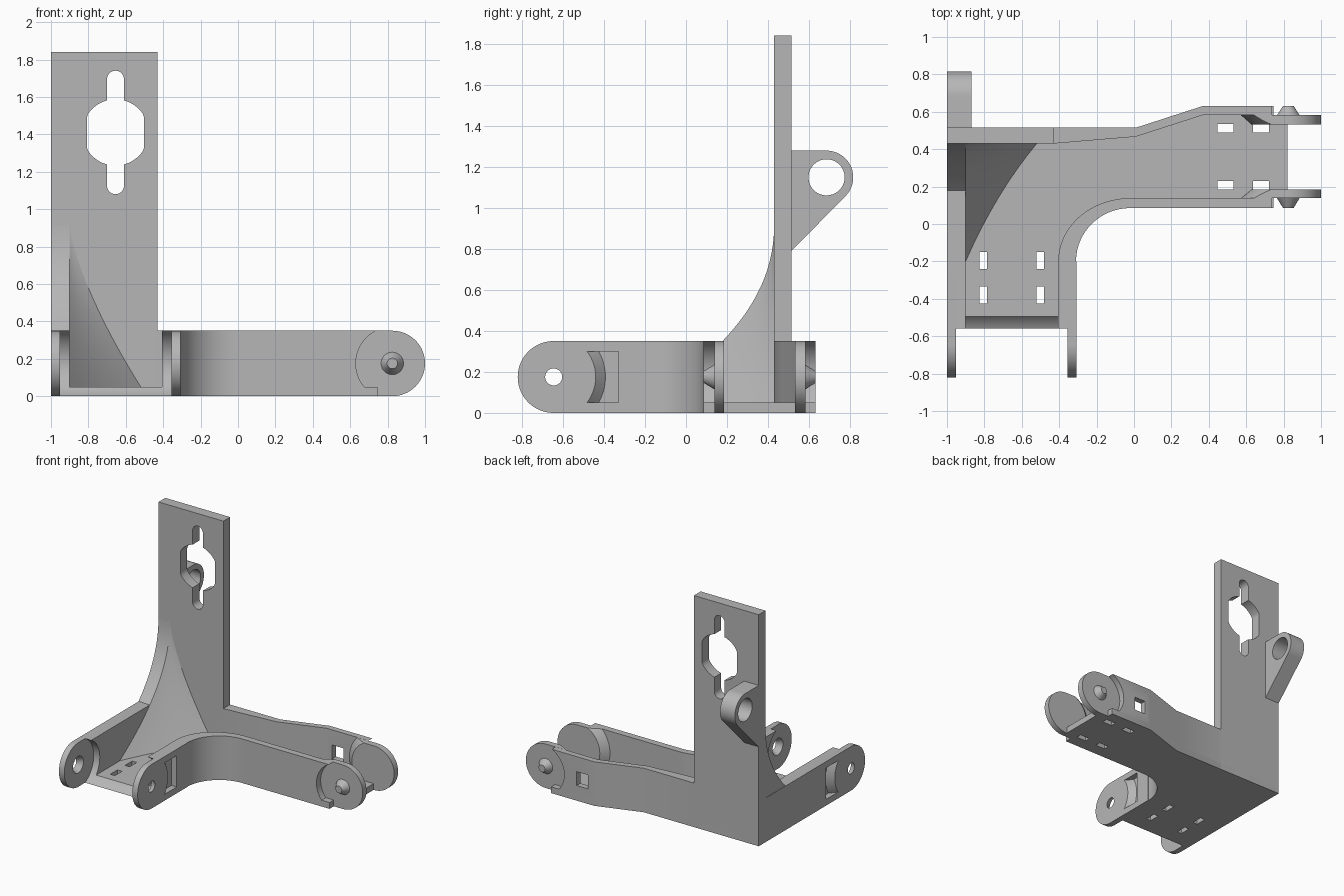
import bpy, bmesh, math
from mathutils import Vector

cube = bpy.data.objects.get("Cube")
if cube:
    bpy.data.objects.remove(cube, do_unlink=True)

grey = bpy.data.materials.new("plain_grey")
grey.use_nodes = True
grey.diffuse_color = (0.47, 0.47, 0.47, 1)
grey.node_tree.nodes["Principled BSDF"].inputs["Base Color"].default_value = grey.diffuse_color
parts = []

H = 0.35          # wall height
MID = H / 2       # pivot height
FLOOR = 0.05
EAR = 0.175       # ear radius
FRONT_Y = -0.645  # pivot of the front arm
SIDE_X = 0.825    # pivot of the side arm


def loft(name, rings):
    """Solid skinned through rings of equal length."""
    bm = bmesh.new()
    loops = [[bm.verts.new(p) for p in ring] for ring in rings]
    n = len(loops[0])
    for a, b in zip(loops, loops[1:]):
        for i in range(n):
            j = (i + 1) % n
            bm.faces.new((a[i], a[j], b[j], b[i]))
    bm.faces.new(loops[0])
    bm.faces.new(loops[-1])
    bmesh.ops.recalc_face_normals(bm, faces=bm.faces)
    mesh = bpy.data.meshes.new(name)
    bm.to_mesh(mesh)
    bm.free()
    mesh.materials.append(grey)
    ob = bpy.data.objects.new(name, mesh)
    bpy.context.collection.objects.link(ob)
    parts.append(ob)
    return ob


def place(pts, axis, h):
    if axis == "x":
        return [Vector((h, a, b)) for a, b in pts]
    if axis == "y":
        return [Vector((a, h, b)) for a, b in pts]
    return [Vector((a, b, h)) for a, b in pts]


def prism(name, pts, axis, lo, hi):
    return loft(name, [place(pts, axis, lo), place(pts, axis, hi)])


def rect(a0, a1, b0, b1):
    return [(a0, b0), (a1, b0), (a1, b1), (a0, b1)]


def arc(c, ra, rb, start, end, n=24):
    return [(c[0] + ra * math.cos(math.radians(start + (end - start) * i / n)),
             c[1] + rb * math.sin(math.radians(start + (end - start) * i / n)))
            for i in range(n + 1)]


def circle(c, r, n=64):
    return arc(c, r, r, 0, 360, n)[:-1]


def cone(name, c, axis, lo, hi, r_lo, r_hi):
    return loft(name, [place(circle(c, r_lo), axis, lo), place(circle(c, r_hi), axis, hi)])


def boolean(ob, tool, mode="DIFFERENCE"):
    """Apply a boolean and discard the tool."""
    mod = ob.modifiers.new("cut", "BOOLEAN")
    mod.object, mod.operation, mod.solver = tool, mode, "EXACT"
    deps = bpy.context.evaluated_depsgraph_get()
    mesh = bpy.data.meshes.new_from_object(ob.evaluated_get(deps))
    ob.modifiers.clear()
    ob.data = mesh
    parts.remove(tool)
    bpy.data.objects.remove(tool, do_unlink=True)
    return ob


# Floor, L-shaped with an inside corner curve
CORNER = (-0.02, -0.2)
outer_curve = arc(CORNER, 0.29, 0.285, 180, 90)
floor = prism("floor", [(-1, 0.515), (-1, -0.6), (-0.31, -0.6)] + outer_curve + [
    (0.745, 0.085), (0.745, 0.138), (0.82, 0.138), (0.82, 0.582),
    (0.745, 0.582), (0.745, 0.63), (0.365, 0.63), (0.01, 0.515)], "z", 0, FLOOR)
slots = [(x, y, 0.02, 0.045) for x in (-0.805, -0.5) for y in (-0.195, -0.38)]
slots += [(x, y, 0.043, 0.022) for x in (0.49, 0.678) for y in (0.207, 0.512)]
for x, y, w, d in slots:
    boolean(floor, prism("slot", rect(x - w, x + w, y - d, y + d), "z", -0.1, 0.2))


def clear_front(ob):
    """Round clearance for the mating ears."""
    boolean(ob, prism("clearance", circle((FRONT_Y, MID), 0.195, 96), "x", -1.1, -0.2))


clear_front(floor)

# Front arm side walls: outer layer with ear and pocket, inner layer cut back
for name, out, mid, inn, back in (("right", -1, -0.953, -0.9, 0.515),
                                  ("left", -0.308, -0.355, -0.405, CORNER[1])):
    profile = arc((FRONT_Y, MID), EAR, EAR, 270, 90, 40) + [(back, H), (back, 0)]
    side = prism(name + "_front_ear_wall", profile, "x", out, mid)
    over = out + (out - mid)
    pocket = prism("pocket", rect(-0.6, -0.33, FLOOR, 0.3), "x", over, mid + (mid - out) * 0.2)
    boolean(pocket, cone("ramp", (FRONT_Y, MID), "x", over - (mid - out),
                         mid + (mid - out), 0.11, 0.3))
    boolean(side, pocket)
    step = mid - out
    boolean(side, cone("hole", (FRONT_Y, MID), "x", out - step, mid + step, 0.017, 0.09))
    clear_front(prism(name + "_front_inner_wall", rect(-0.6, back, 0, H), "x", mid, inn))

# Curved corner wall running into the side arm's front wall
inner_curve = arc(CORNER, 0.385, 0.338, 90, 180)
front_wall = prism("side_arm_front_wall", outer_curve + [(0.8, 0.085), (0.8, 0.138)]
                   + inner_curve, "z", 0, H)

# Bent back wall of the side arm
back_wall = prism("side_arm_back_wall", [
    (-0.5, 0.515), (0.01, 0.515), (0.365, 0.63), (0.8, 0.63), (0.8, 0.583),
    (0.37, 0.583), (0.01, 0.467), (-0.43, 0.43), (-0.5, 0.43)], "z", 0, H)
boolean(back_wall, prism("window", rect(0.42, 0.52, 0.12, 0.23), "y", 0.5, 0.7))
for wall in (front_wall, back_wall):
    boolean(wall, prism("clearance", circle((SIDE_X, MID), 0.195, 96), "y", 0, 0.8))

# Side arm ears with tapered roots and pivot cones
for name, out, inn, tip in (("front", 0.138, 0.185, 0.085), ("back", 0.582, 0.532, 0.632)):
    prism(name + "_side_ear", circle((SIDE_X, MID), EAR), "y", out, inn)
    root = prism(name + "_side_ear_root", rect(0.5, 0.82, 0, H), "y", out, inn)
    d = inn - out
    boolean(root, cone("taper", (SIDE_X, MID), "y", out - d, inn + d, 0.31, 0.14), "INTERSECT")
    cone(name + "_pivot_cone", (SIDE_X, MID), "y", out, tip, 0.06, 0.028)

# Upright plate with a keyhole opening
plate = prism("upright_plate", rect(-1, -0.43, 0, 1.84), "y", 0.43, 0.515)
KX, KZ = -0.655, 1.41
round_hole = [(max(KX - 0.152, min(KX + 0.152, x)), z) for x, z in circle((KX, KZ), 0.177)]
boolean(plate, prism("keyhole", round_hole, "y", 0.3, 0.6))
slot = arc((KX, 1.695), 0.045, 0.045, 0, 180) + arc((KX, 1.125), 0.045, 0.045, 180, 360)
boolean(plate, prism("keyhole_slot", slot, "y", 0.3, 0.6))

# Lug behind the plate
LUG = (0.685, 1.148)
lug = prism("rear_lug", [(0.5, 0.775)] + arc(LUG, 0.13, 0.13, -45, 90)
            + [(0.5, LUG[1] + 0.13)], "x", -1, -0.87)
boolean(lug, prism("lug_hole", circle(LUG, 0.088), "x", -1.1, -0.8))


# Flared rib on the right wall and hollow-curved gusset in the corner
def flare(u):
    return 0.93 - 0.88 * u, 0.38 * u ** 1.45, 0.63 * u ** 2.2


levels = [0.02 + 0.98 * i / 20 for i in range(21)]
curve = [(0.43 - flare(u)[2], flare(u)[0]) for u in levels if flare(u)[0] > 0.31]
prism("flared_rib", [(0.47, curve[0][1])] + curve + [(0.47, curve[-1][1])], "x", -1, -0.9)

rings = []
for u in levels:
    z, f, g = flare(u)
    ring = [(-0.95, 0.47, z), (-0.95, 0.43 - g, z)]
    for i in range(9):
        t = i / 8
        bow = 2 * t * (1 - t) * 0.42
        ring.append((-0.9 + f * (t * t + bow), 0.43 - g * ((1 - t) ** 2 + bow), z))
    rings.append(ring + [(-0.9 + f, 0.47, z)])
loft("corner_gusset", rings)

# Smooth shading with crisp edges
for ob in bpy.context.selected_objects:
    ob.select_set(False)
for ob in parts:
    ob.select_set(True)
bpy.context.view_layer.objects.active = parts[0]
bpy.ops.object.shade_smooth_by_angle(angle=math.radians(30))
